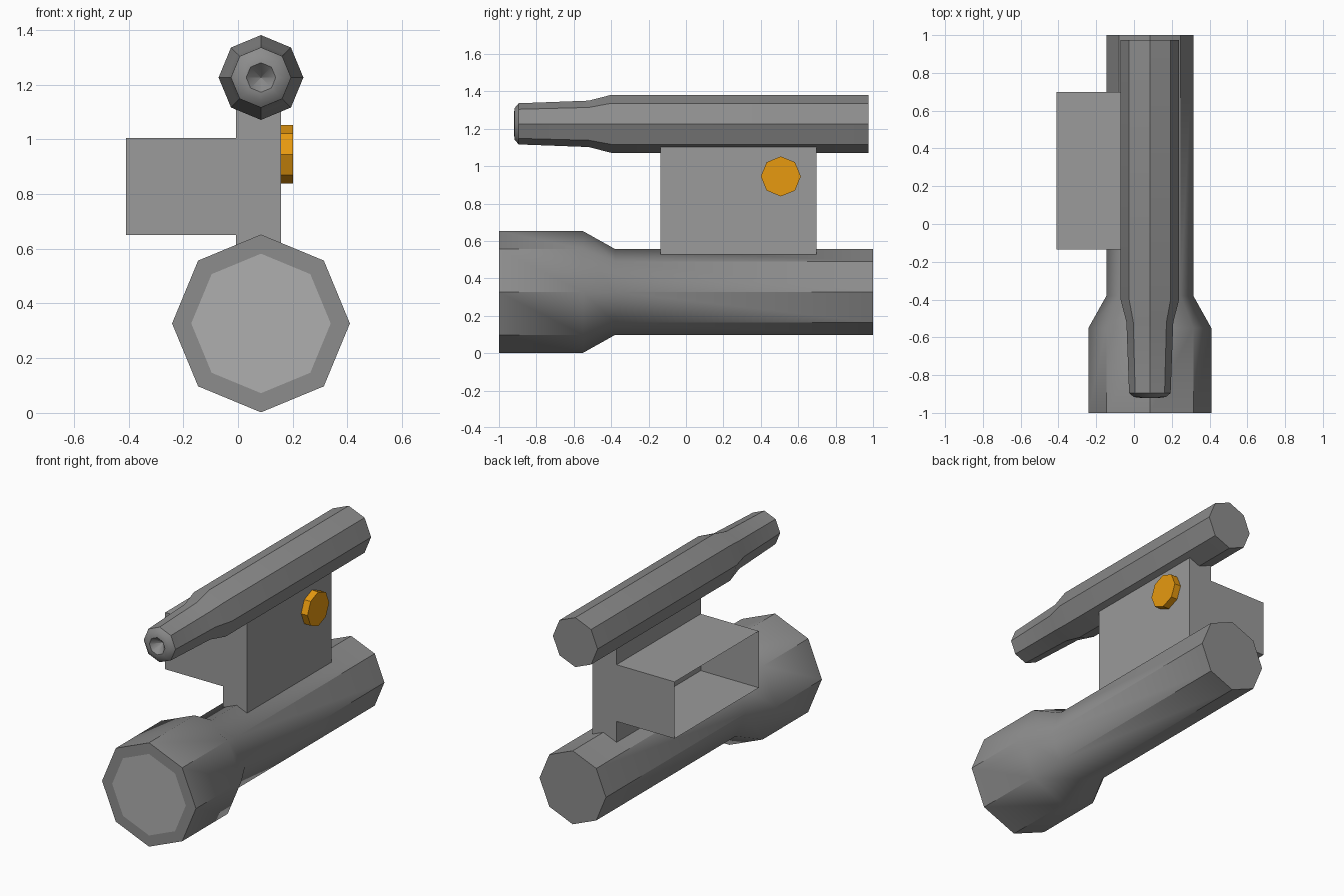
import bpy, bmesh
from math import pi, sin, cos, radians

if "Cube" in bpy.data.objects:
    bpy.data.objects.remove(bpy.data.objects["Cube"])

SIDES = 8
AXIS_X = 0.084


def material(name, color):
    mat = bpy.data.materials.new(name)
    mat.diffuse_color = (*color, 1)
    mat.use_nodes = True
    mat.node_tree.nodes["Principled BSDF"].inputs["Base Color"].default_value = mat.diffuse_color
    return mat


DARK = material("dark_metal", (0.265, 0.265, 0.265))
MID = material("bracket_grey", (0.325, 0.325, 0.325))
LENS = material("lens_grey", (0.43, 0.43, 0.43))
ORANGE = material("orange", (0.8, 0.32, 0.005))


def finish(name, bm, mat, smooth=False):
    bmesh.ops.remove_doubles(bm, verts=bm.verts, dist=1e-5)
    if smooth:  # soften the gentle tapers, keep the eight long edges crisp
        for f in bm.faces:
            f.smooth = True
        for e in bm.edges:
            e.smooth = e.is_manifold and e.calc_face_angle() < radians(40)
    me = bpy.data.meshes.new(name)
    bm.to_mesh(me)
    bm.free()
    me.materials.append(mat)
    ob = bpy.data.objects.new(name, me)
    bpy.context.collection.objects.link(ob)
    return ob


def ring(bm, center, r, along="y"):
    """Octagon of vertices with a corner pointing straight up."""
    x, y, z = center
    out = []
    for k in range(SIDES):
        u, v = r * sin(2 * pi * k / SIDES), r * cos(2 * pi * k / SIDES)
        co = (x + u, y, z + v) if along == "y" else (x, y + u, z + v)
        out.append(bm.verts.new(co))
    return out


def bridge(bm, a, b):
    for i in range(SIDES):
        j = (i + 1) % SIDES
        bm.faces.new((a[i], a[j], b[j], b[i]))


def tube(name, z, profile):
    """Lathe a front-to-back (y, radius) profile and cap the back end."""
    bm = bmesh.new()
    rings = [ring(bm, (AXIS_X, y, z), r) for y, r in profile]
    for a, b in zip(rings, rings[1:]):
        bridge(bm, a, b)
    bm.faces.new(rings[-1])
    bmesh.ops.recalc_face_normals(bm, faces=bm.faces)
    return finish(name, bm, DARK, smooth=True)


def box(name, lo, hi, open_sides=False):
    bm = bmesh.new()
    bmesh.ops.create_cube(bm, size=1)
    if open_sides:
        bm.normal_update()
        ends = [f for f in bm.faces if abs(f.normal.x) > 0.9]
        bmesh.ops.delete(bm, geom=ends, context="FACES_ONLY")
    for v in bm.verts:
        v.co = [(a + b) / 2 + c * (b - a) for a, b, c in zip(lo, hi, v.co)]
    return finish(name, bm, MID)


# Large lamp tube with flared head; the rim is left open for the lens
tube("lamp_body", 0.327, [(-1, 0.255), (-1, 0.325), (-0.55, 0.325),
                          (-0.38, 0.23), (1, 0.23)])

# Flat lens flush with the lamp rim, facing forward
bm = bmesh.new()
lens = bm.faces.new(ring(bm, (AXIS_X, -1, 0.327), 0.255))
lens.normal_update()
if lens.normal.y > 0:
    lens.normal_flip()
finish("lamp_lens", bm, LENS)

# Slim upper tube, stepped nose, conical hole sunk into the tip
tube("upper_tube", 1.226, [(-0.86, 0.0005), (-0.92, 0.054), (-0.916, 0.085),
                           (-0.895, 0.11), (-0.52, 0.124), (-0.40, 0.155),
                           (0.975, 0.155)])

# Upright bracket joining the tubes, and the open-sided shell on its left
box("bracket", (-0.008, -0.135, 0.48), (0.157, 0.698, 1.15))
box("side_shell", (-0.41, -0.135, 0.65), (-0.008, 0.698, 1.005), open_sides=True)

# Round button on the right of the bracket
bm = bmesh.new()
inner = ring(bm, (0.157, 0.507, 0.945), 0.107, "x")
outer = ring(bm, (0.201, 0.507, 0.945), 0.107, "x")
bm.faces.new(inner)
bm.faces.new(outer)
bridge(bm, inner, outer)
bmesh.ops.recalc_face_normals(bm, faces=bm.faces)
finish("button", bm, ORANGE)
